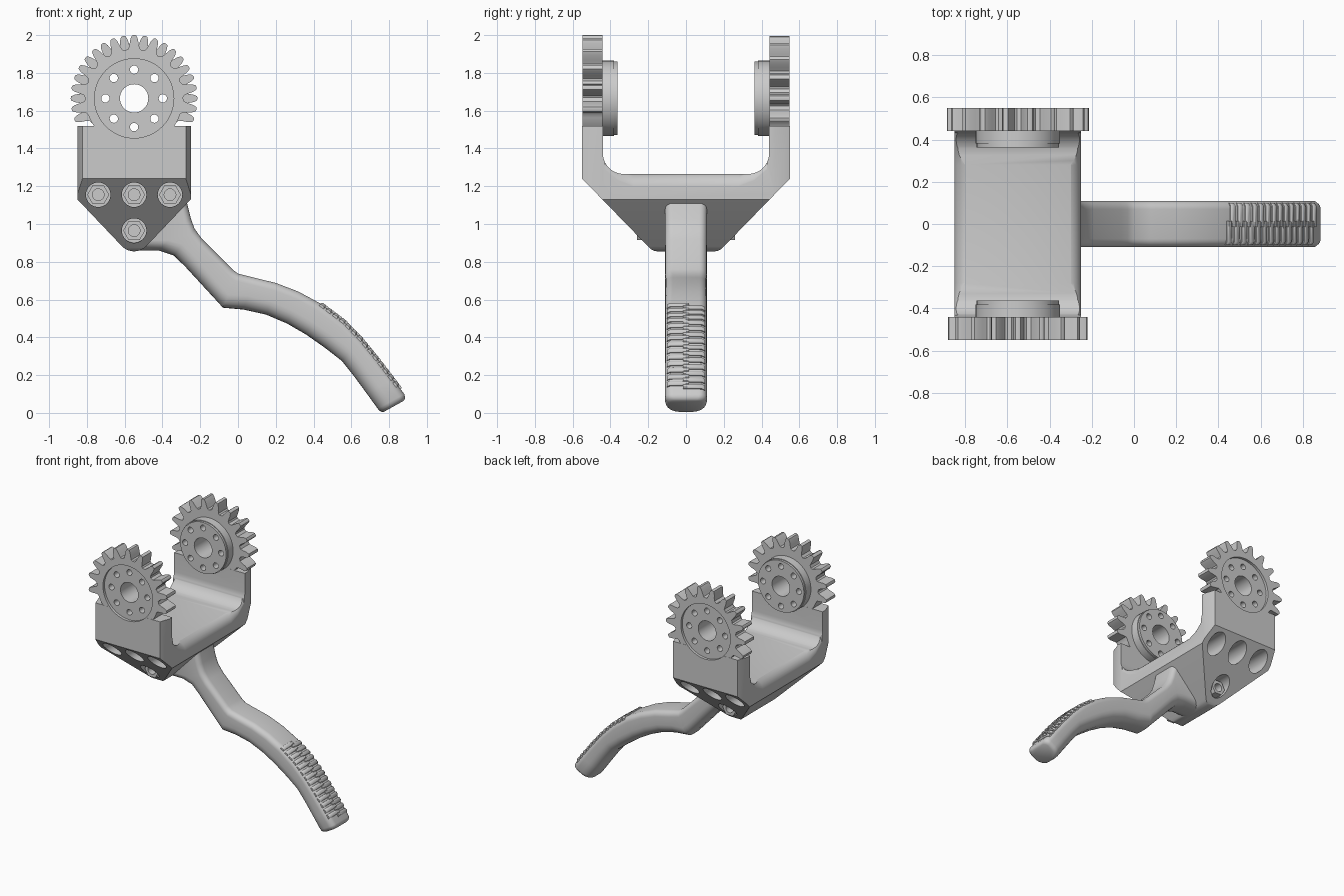
import bpy, bmesh, math
from mathutils import Vector

if "Cube" in bpy.data.objects:
    bpy.data.objects.remove(bpy.data.objects["Cube"])

CX, CZ = -0.55, 1.665          # gear axis
AX = {'x': lambda p, t: (t, p[0], p[1]),
      'y': lambda p, t: (p[0], t, p[1]),
      'z': lambda p, t: (p[0], p[1], t)}


def loft(name, rings):
    bm = bmesh.new()
    vs = [[bm.verts.new(p) for p in r] for r in rings]
    n = len(vs[0])
    for a, b in zip(vs, vs[1:]):
        for i in range(n):
            j = (i + 1) % n
            bm.faces.new((a[i], a[j], b[j], b[i]))
    bm.faces.new(vs[0])
    bm.faces.new(vs[-1])
    bmesh.ops.recalc_face_normals(bm, faces=bm.faces)
    me = bpy.data.meshes.new(name)
    bm.to_mesh(me)
    bm.free()
    ob = bpy.data.objects.new(name, me)
    bpy.context.collection.objects.link(ob)
    return ob


def prism(name, pts, axis, a, b):
    return loft(name, [[AX[axis](p, t) for p in pts] for t in (a, b)])


def arc(cx, cz, r, a0, a1, n):
    return [(cx + r * math.cos(math.radians(a0 + (a1 - a0) * i / n)),
             cz + r * math.sin(math.radians(a0 + (a1 - a0) * i / n))) for i in range(n + 1)]


def circle(cx, cz, r, n=40):
    return arc(cx, cz, r, 0, 360, n)[:-1]


def boolean(ob, other, op):
    m = ob.modifiers.new("b", 'BOOLEAN')
    m.operation, m.object, m.solver = op, other, 'EXACT'
    bpy.context.view_layer.objects.active = ob
    bpy.ops.object.modifier_apply(modifier=m.name)
    bpy.data.objects.remove(other)


def smooth(ob, angle=35):
    bpy.ops.object.select_all(action='DESELECT')
    ob.select_set(True)
    bpy.context.view_layer.objects.active = ob
    bpy.ops.object.shade_smooth_by_angle(angle=math.radians(angle))


# forked bracket: U section trimmed by its front outline and its chamfered plan
half = [(0.55, 1.75), (0.55, 1.24)] + arc(0.15, 0.915, 0.06, -45, -90, 4)
inner = arc(0.33, 1.375, 0.11, -90, 0, 10) + [(0.44, 1.75)]
right = half[::-1]
u = [(-y, z) for y, z in half] + right + inner[::-1] + [(-y, z) for y, z in inner]
bracket = prism("fork_bracket", u, 'x', -1.0, 0.0)
front = [(-0.85, 1.52), (-0.85, 1.13)] + arc(CX, 0.945, 0.09, 225, 315, 8) + [(-0.25, 1.13), (-0.25, 1.52)]
boolean(bracket, prism("front_trim", front, 'y', -1, 1), 'INTERSECT')
plan = [(-0.85, -0.47), (-0.82, -0.56), (-0.28, -0.56), (-0.25, -0.47),
        (-0.25, 0.47), (-0.28, 0.56), (-0.82, 0.56), (-0.85, 0.47)]
plan = [(CX + (x - CX) * 1.001, y) for x, y in plan]
boolean(bracket, prism("plan_trim", plan, 'z', 0.5, 2.2), 'INTERSECT')

# rounded long edges of the fork floor
for s in (-1, 1):
    edge = arc(0.22, 1.19, 0.081, 90, 0, 8) + [(0.34, 1.19), (0.34, 1.42), (0.22, 1.42)]
    stations = [(-0.43, 0.09), (-0.36, 0.03), (-0.28, 0), (0.28, 0), (0.36, 0.03), (0.43, 0.09)]
    boolean(bracket, loft("edge_cutter", [[(CX + s * x, y, z + dz) for x, z in edge]
                                          for y, dz in stations]), 'DIFFERENCE')

# partial gears with 18-tooth pitch, offset by half a pitch between sides
def gear_outline(start):
    tooth = [(-9, .258), (-6.5, .265), (-5, .285), (-3.6, .315), (-2, .333), (0, .336),
             (2, .333), (3.6, .315), (5, .285), (6.5, .265)]
    pts = []
    for k in range(18):
        mid = start + 20 * k
        on = math.sin(math.radians(mid)) > -0.36
        for a, r in tooth:
            t = math.radians(mid + a)
            r = r if on else 0.258
            pts.append((CX + r * math.cos(t), CZ + r * math.sin(t)))
    return pts


for s, start in ((-1, 10), (1, 0)):
    boolean(bracket, prism("gear", gear_outline(start), 'y', s * 0.441, s * 0.549), 'UNION')
    hub = loft("hub", [[(x, s * y, z) for x, z in circle(CX, CZ, r, 48)]
                       for y, r in ((0.50, 0.2), (0.38, 0.2), (0.38, 0.195), (0.363, 0.195))])
    boolean(bracket, hub, 'UNION')
    # shallow outer recess, bore and ring of small holes
    boolean(bracket, prism("recess", circle(CX, CZ, 0.21, 48), 'y', s * 0.53, s * 0.7), 'DIFFERENCE')
    boolean(bracket, prism("bore", circle(CX, CZ, 0.075), 'y', s * 0.3, s * 0.7), 'DIFFERENCE')
    for x, z in circle(CX, CZ, 0.152, 8):
        boolean(bracket, prism("pin_hole", circle(x, z, 0.022, 16), 'y', s * 0.3, s * 0.7), 'DIFFERENCE')
    # counterbored bolt pockets with hex nuts
    for x, z in ((-0.74, 1.155), (CX, 1.155), (-0.36, 1.155), (CX, 0.965)):
        boolean(bracket, prism("pocket", circle(x, z, 0.065, 32), 'y', s * 0.2, s * 0.7), 'DIFFERENCE')
        nut = prism("hex_nut", circle(x, z, 0.058, 6), 'y', s * 0.18, s * 0.26)
        boolean(nut, prism("nut_hole", circle(x, z, 0.031, 20), 'y', s * 0.2, s * 0.4), 'DIFFERENCE')
        smooth(nut)
smooth(bracket)

# curved pedal arm: rounded section lofted between upper and lower outline
top = [(-.27, 1.11), (-.25, 1.03), (-.23, .975), (-.19, .92), (-.06, .79), (-.03, .76), (.0, .737), (.08, .717),
       (.2, .688), (.32, .642), (.44, .577), (.56, .487), (.65, .395), (.74, .285), (.82, .18), (.88, .10)]
low = [(-.53, .86), (-.42, .86), (-.34, .833), (-.28, .775), (-.13, .612), (-.105, .585), (-.08, .557), (.03, .547),
       (.15, .52), (.26, .473), (.36, .415), (.46, .345), (.55, .275), (.61, .2), (.68, .105), (.74, .022)]


def section(t, b, scale=1.0, push=0.0):
    t, b = Vector(t), Vector(b)
    d = (t - b)
    length = d.length
    d.normalize()
    c = (t + b) / 2 + Vector((d.y, -d.x)) * push
    h, w = length / 2, 0.11
    pts = []
    for su, sw, a0, r in ((1, 1, 0, 0.04), (-1, 1, 90, 0.075), (-1, -1, 180, 0.075), (1, -1, 270, 0.04)):
        pts += [(su * (h - r) + q[0], sw * (w - r) + q[1]) for q in arc(0, 0, r, a0, a0 + 90, 6)]
    # widen the corners in order: up, +y, down, -y
    return [(c.x + d.x * p * scale, q * scale, c.y + d.y * p * scale) for p, q in pts]


rings = [section(t, b) for t, b in zip(top, low)]
rings += [section(top[-1], low[-1], s, p) for s, p in ((0.96, 0.014), (0.88, 0.024), (0.76, 0.03))]
smooth(loft("pedal_arm", rings), 32)

# tread: two staggered rows of small rounded ribs along the upper curve
def along(path, dist):
    for a, b in zip(path, path[1:]):
        a, b = Vector(a), Vector(b)
        if dist <= (b - a).length:
            break
        dist -= (b - a).length
    t = (b - a).normalized()
    return a + t * dist, t


path = top[10:]
for row in (-1, 1):
    for i in range(14):
        p, t = along(path, 0.012 + 0.044 * i + (0.022 if row > 0 else 0))
        n = Vector((-t.y, t.x))
        prof = [(-.015, -.015), (-.015, .004), (-.008, .010), (.008, .010), (.015, .004), (.015, -.015)]
        ring = [p + t * u + n * v for u, v in prof]
        y0, y1 = row * -0.015, row * 0.085
        rib = loft("tread_rib", [[(q.x, y, q.y) for q in ring] for y in (y0, y1)]
                   + [[(q.x - n.x * .012, row * 0.1, q.y - n.y * .012) for q in ring]])
        smooth(rib, 40)
